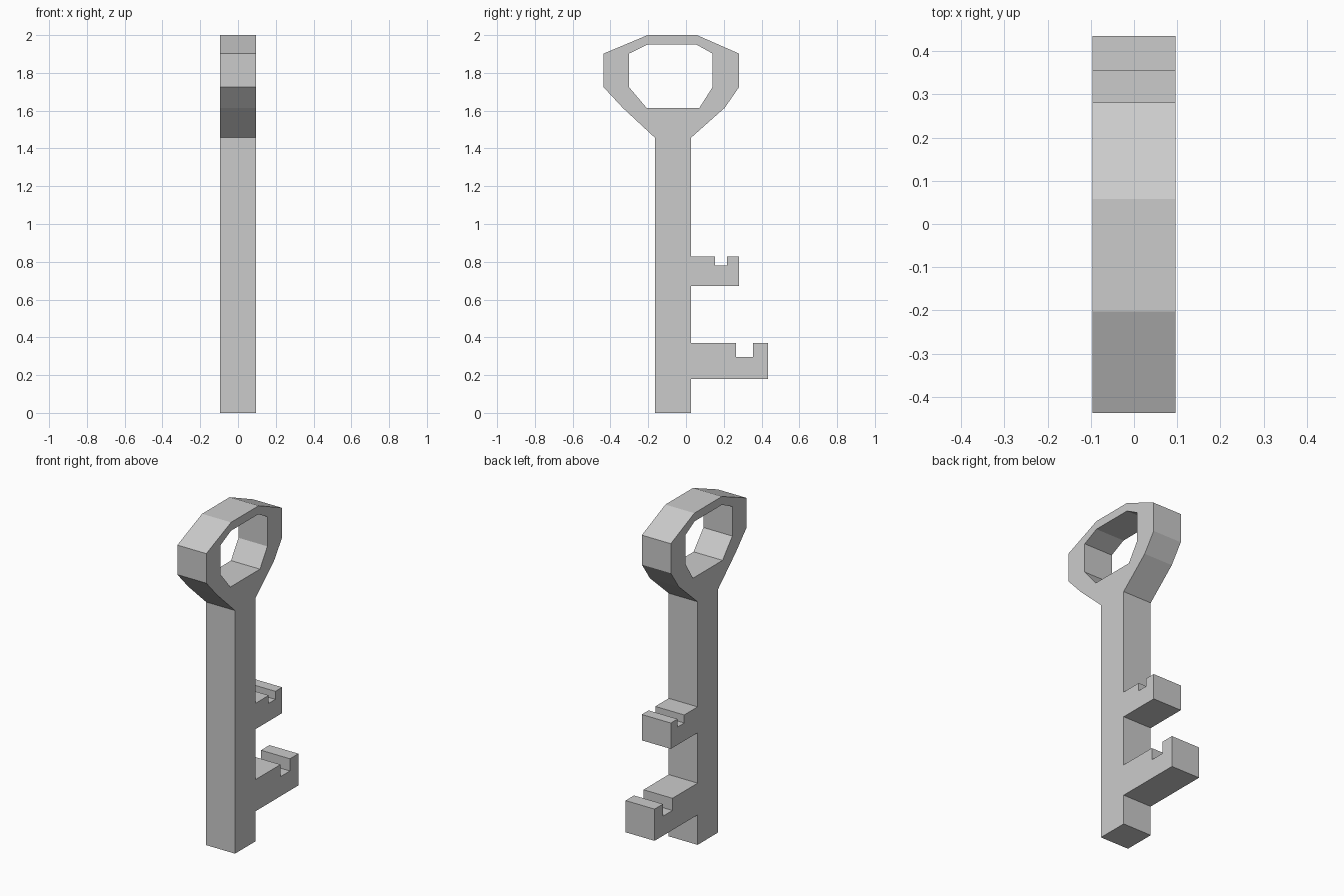
import bpy
import bmesh
import math

if "Cube" in bpy.data.objects:
    bpy.data.objects.remove(bpy.data.objects["Cube"])

HALF_THICKNESS = 0.096
SHAFT_LEFT, SHAFT_RIGHT = -0.165, 0.027


def notched_bit(bottom, top, tip, notch_in, notch_out, notch_floor):
    """Profile (y, z) of one bit, from the shaft out to the tip and back."""
    return [(SHAFT_RIGHT, bottom), (tip, bottom), (tip, top),
            (notch_out, top), (notch_out, notch_floor),
            (notch_in, notch_floor), (notch_in, top), (SHAFT_RIGHT, top)]


def add_loop(curve, points):
    spline = curve.splines.new('POLY')
    spline.points.add(len(points) - 1)
    for p, (y, z) in zip(spline.points, points):
        p.co = (y, z, 0, 1)
    spline.use_cyclic_u = True


# Outline: shaft foot, two notched bits, faceted bow
outline = [(SHAFT_LEFT, 0), (SHAFT_RIGHT, 0)]
outline += notched_bit(0.18, 0.37, 0.435, 0.265, 0.355, 0.297)
outline += notched_bit(0.672, 0.827, 0.281, 0.154, 0.217, 0.779)
outline += [(SHAFT_RIGHT, 1.457), (0.205, 1.615), (0.281, 1.725),
            (0.281, 1.902), (0.058, 2.0), (-0.203, 2.0), (-0.437, 1.902),
            (-0.437, 1.725), (-0.335, 1.615), (SHAFT_LEFT, 1.457)]

# Finger hole through the bow
hole = [(-0.209, 1.615), (0.071, 1.615), (0.141, 1.725), (0.141, 1.902),
        (0.055, 1.95), (-0.203, 1.95), (-0.302, 1.902), (-0.302, 1.725)]

# Filled profile, extruded to thickness and stood upright facing +x
curve = bpy.data.curves.new("key", 'CURVE')
curve.dimensions = '2D'
curve.fill_mode = 'BOTH'
curve.extrude = HALF_THICKNESS
add_loop(curve, outline)
add_loop(curve, hole)
key = bpy.data.objects.new("key", curve)
key.rotation_euler = (math.pi / 2, 0, math.pi / 2)
bpy.context.collection.objects.link(key)

# Convert to a clean closed mesh with flat faces
bpy.context.view_layer.objects.active = key
key.select_set(True)
bpy.ops.object.convert(target='MESH')
bpy.ops.object.transform_apply(location=False, rotation=True, scale=False)
bm = bmesh.new()
bm.from_mesh(key.data)
bmesh.ops.remove_doubles(bm, verts=bm.verts, dist=0.0005)
bmesh.ops.recalc_face_normals(bm, faces=bm.faces)
for face in bm.faces:
    face.smooth = False
bm.to_mesh(key.data)
bm.free()
